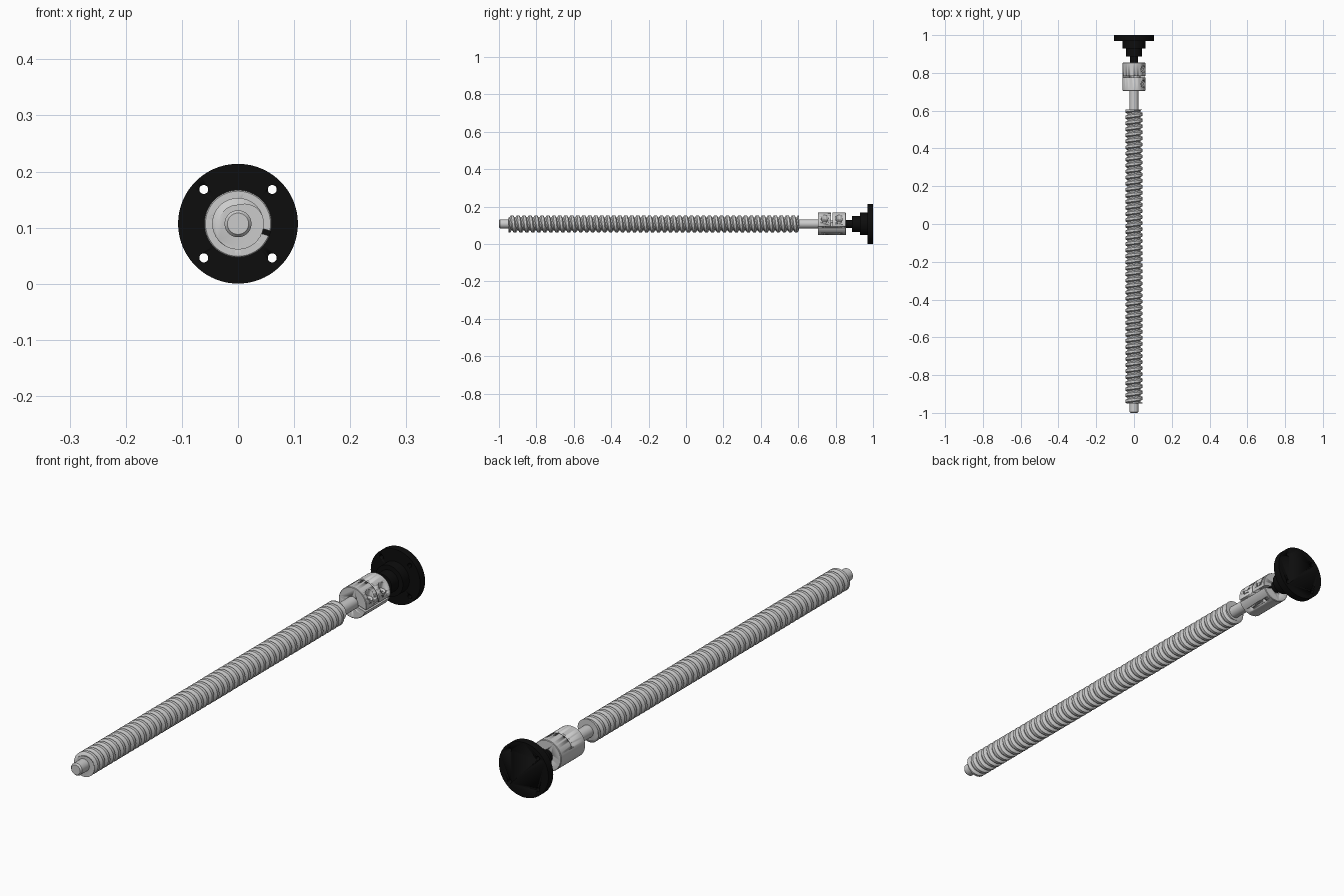
import bpy, bmesh, math
from mathutils import Matrix, Vector

if "Cube" in bpy.data.objects:
    bpy.data.objects.remove(bpy.data.objects["Cube"])

ZC = 0.107  # height of the common axis

def finish(bm, name, mat=None, angle=35):
    bmesh.ops.recalc_face_normals(bm, faces=bm.faces)
    me = bpy.data.meshes.new(name)
    bm.to_mesh(me)
    bm.free()
    ob = bpy.data.objects.new(name, me)
    bpy.context.collection.objects.link(ob)
    if mat:
        me.materials.append(mat)
    bpy.ops.object.select_all(action='DESELECT')
    ob.select_set(True)
    bpy.context.view_layer.objects.active = ob
    bpy.ops.object.shade_smooth_by_angle(angle=math.radians(angle))
    return ob

def lathe(name, profile, mat=None, n=64):
    """Spin (radius, y) points around the axis."""
    bm = bmesh.new()
    rings = [[bm.verts.new((r * math.cos(2 * math.pi * i / n), y,
                            ZC + r * math.sin(2 * math.pi * i / n)))
              for i in range(n)] for r, y in profile]
    for a, b in zip(rings, rings[1:]):
        for i in range(n):
            j = (i + 1) % n
            bm.faces.new((a[i], a[j], b[j], b[i]))
    bm.faces.new(rings[0])
    bm.faces.new(rings[-1])
    return finish(bm, name, mat)

def rod(name, centre, direction, r, length, n=32):
    bm = bmesh.new()
    rot = Vector((0, 0, 1)).rotation_difference(Vector(direction)).to_matrix().to_4x4()
    bmesh.ops.create_cone(bm, cap_ends=True, segments=n, radius1=r, radius2=r,
                          depth=length, matrix=Matrix.Translation(centre) @ rot)
    return finish(bm, name)

def box(name, matrix, size):
    bm = bmesh.new()
    bmesh.ops.create_cube(bm, size=1, matrix=matrix @ Matrix.Diagonal((*size, 1)))
    return finish(bm, name)

def cut(ob, cutters):
    for c in cutters:
        m = ob.modifiers.new("cut", 'BOOLEAN')
        m.operation, m.solver, m.object = 'DIFFERENCE', 'EXACT', c
        c.hide_render = True
        bpy.context.view_layer.objects.active = ob
        bpy.ops.object.modifier_apply(modifier=m.name)
        bpy.data.objects.remove(c)

black = bpy.data.materials.new("black")
black.diffuse_color = (0.004, 0.004, 0.004, 1)
black.use_nodes = True
black.node_tree.nodes["Principled BSDF"].inputs["Base Color"].default_value = black.diffuse_color

# plain shaft through the screw, chamfered at the front
lathe("shaft", [(0.019, -1.0), (0.024, -0.994), (0.024, 0.775)])

# helical thread, trimmed square at both ends
P, Y0, Y1, N = 0.032, -0.95, 0.605, 36
prof = [(0.034, 0.0), (0.034, 0.22), (0.044, 0.36), (0.046, 0.42),
        (0.046, 0.80), (0.044, 0.86), (0.034, 1.0)]
bm = bmesh.new()
rows = []
turns = int((Y1 - Y0) / P) + 4
for k in range(turns * N + 1):
    t = 2 * math.pi * k / N
    rows.append([bm.verts.new((r * math.sin(t), Y0 - 2 * P + P * (k / N + f), ZC + r * math.cos(t)))
                 for r, f in prof])
for a, b in zip(rows, rows[1:]):
    for i in range(len(prof) - 1):
        bm.faces.new((a[i], a[i + 1], b[i + 1], b[i]))
bmesh.ops.remove_doubles(bm, verts=bm.verts, dist=1e-5)
for y, s in ((Y0, -1), (Y1, 1)):
    bmesh.ops.bisect_plane(bm, geom=bm.verts[:] + bm.edges[:] + bm.faces[:],
                           plane_co=(0, y, 0), plane_no=(0, s, 0), clear_outer=True)
    edge = [e for e in bm.edges if e.is_boundary and all(abs(v.co.y - y) < 1e-4 for v in e.verts)]
    bmesh.ops.holes_fill(bm, edges=edge, sides=0)
finish(bm, "screw_thread")

# clamp coupling: a slit, a relief groove and two sunken bolts
A = math.radians(17)
U = Vector((math.cos(A), 0, -math.sin(A)))  # along the slit
W = Vector((math.sin(A), 0, math.cos(A)))   # along the bolts
frame = Matrix.Translation((0, 0.78, ZC)) @ Matrix.Rotation(A, 4, 'Y')
coupling = lathe("coupling", [(0.058, 0.705), (0.060, 0.707), (0.060, 0.853), (0.058, 0.855)])
cutters = [rod("bore_cutter", (0, 0.78, ZC), (0, 1, 0), 0.0235, 0.3, 48),
           box("slit_cutter", frame @ Matrix.Translation((0.05, 0, 0)), (0.1, 0.3, 0.009)),
           box("groove_cutter", frame @ Matrix.Translation((0, 0, 0.05)), (0.2, 0.008, 0.1))]
for i, y in enumerate((0.741, 0.819)):
    c = Vector((0, y, ZC)) + U * 0.04
    cutters.append(rod("pocket_cutter", c + W * 0.067, W, 0.018, 0.1))
    cutters.append(rod("bolt_hole_cutter", c - W * 0.05, W, 0.007, 0.1))
    bolt = rod(f"bolt_{i + 1}", c + W * 0.022, W, 0.014, 0.016)
    cut(bolt, [rod("socket_cutter", c + W * 0.03, W, 0.007, 0.016, 6)])
    rod(f"bolt_shank_{i + 1}", c - W * 0.005, W, 0.0065, 0.045)
cut(coupling, cutters)

# stepped black hub and mounting flange with four holes
flange = lathe("flange", [(0.022, 0.785), (0.022, 0.887), (0.042, 0.887), (0.042, 0.93),
                          (0.060, 0.93), (0.060, 0.97), (0.1067, 0.97), (0.1067, 1.0)], black, 96)
cut(flange, [rod("hole_cutter", (x, 0.985, ZC + z), (0, 1, 0), 0.008, 0.1)
             for x in (-0.061, 0.061) for z in (-0.061, 0.061)])
